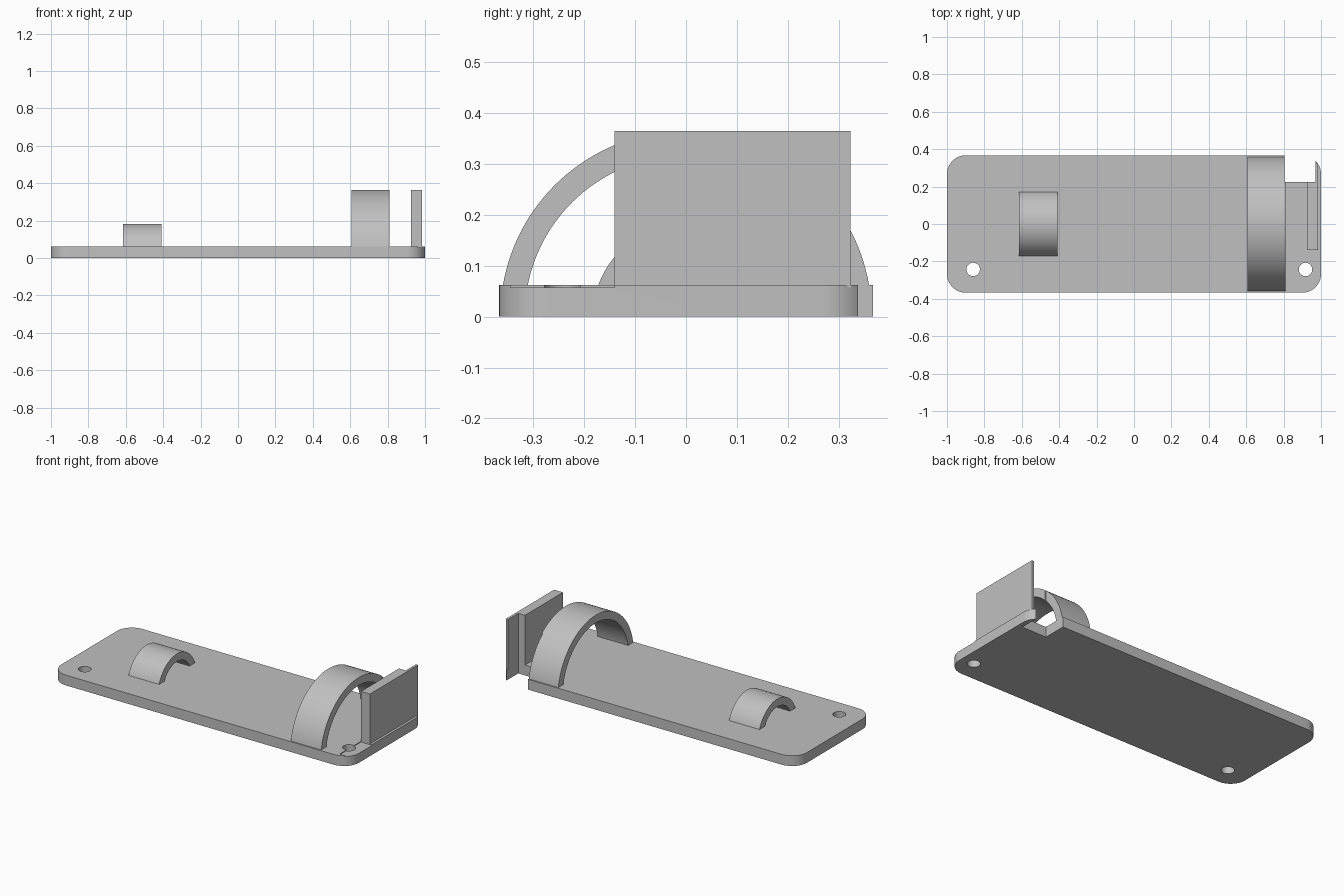
import bpy
import bmesh
from math import sin, cos, asin, pi, radians

if "Cube" in bpy.data.objects:
    bpy.data.objects.remove(bpy.data.objects["Cube"])

TOP = 0.0625      # plate thickness
WALL_TOP = 0.365

grey = bpy.data.materials.new("plain grey")
grey.use_nodes = True
colour = (0.53, 0.53, 0.53, 1)
grey.diffuse_color = colour
grey.node_tree.nodes["Principled BSDF"].inputs["Base Color"].default_value = colour


def prism(name, outline, offset):
    """Extrude a closed 3D outline along an offset vector."""
    bm = bmesh.new()
    face = bm.faces.new([bm.verts.new(p) for p in outline])
    new = bmesh.ops.extrude_face_region(bm, geom=[face], use_keep_orig=True)
    verts = [g for g in new["geom"] if isinstance(g, bmesh.types.BMVert)]
    bmesh.ops.translate(bm, verts=verts, vec=offset)
    bmesh.ops.recalc_face_normals(bm, faces=bm.faces)
    mesh = bpy.data.meshes.new(name)
    bm.to_mesh(mesh)
    bm.free()
    mesh.materials.append(grey)
    obj = bpy.data.objects.new(name, mesh)
    bpy.context.collection.objects.link(obj)
    return obj


def box(name, x0, x1, y0, y1, z0, z1):
    return prism(name, [(x0, y0, z0), (x1, y0, z0), (x1, y1, z0), (x0, y1, z0)],
                 (0, 0, z1 - z0))


def arc(radius, start, end, steps):
    return [(radius * cos(start + (end - start) * i / steps),
             radius * sin(start + (end - start) * i / steps)) for i in range(steps + 1)]


def cut(obj, cutter):
    """Subtract the cutter and remove it."""
    mod = obj.modifiers.new("cut", "BOOLEAN")
    mod.operation = "DIFFERENCE"
    mod.solver = "EXACT"
    mod.object = cutter
    select(obj)
    bpy.ops.object.modifier_apply(modifier=mod.name)
    bpy.data.objects.remove(cutter)


def select(obj):
    bpy.ops.object.select_all(action="DESELECT")
    obj.select_set(True)
    bpy.context.view_layer.objects.active = obj


def notch():
    return box("notch_cutter", 0.805, 0.97, 0.225, 0.5, -0.1, 0.6)


def arch(name, x0, x1, outer, inner):
    """Half ring standing on the plate, slightly sunk into it."""
    foot = TOP - 0.003
    a, b = asin(foot / outer), asin(foot / inner)
    profile = arc(outer, a, pi - a, 64) + arc(inner, pi - b, b, 64)
    return prism(name, [(x0, y, z) for y, z in profile], (x1 - x0, 0, 0))


# Base plate with rounded corners
outline = []
for i, (cx, cy) in enumerate([(0.9, 0.267), (-0.9, 0.267), (-0.9, -0.267), (0.9, -0.267)]):
    outline += [(cx + x, cy + y, 0) for x, y in arc(0.1, i * pi / 2, (i + 1) * pi / 2, 16)]
plate = prism("base_plate", outline, (0, 0, TOP))

# Screw holes, corner notch and shallow recess beside the wall
for x in (-0.86, 0.917):
    ring = [(x + u, v - 0.243, -0.1) for u, v in arc(0.036, 0, 2 * pi, 40)[:-1]]
    cut(plate, prism("hole_cutter", ring, (0, 0, 0.4)))
cut(plate, notch())
cut(plate, box("recess_cutter", 0.925, 1.1, -0.345, -0.14, 0.0575, 0.2))

# Two strap arches
large_arch = arch("large_arch", 0.607, 0.811, 0.365, 0.317)
cut(large_arch, notch())
small_arch = arch("small_arch", -0.615, -0.41, 0.183, 0.136)

# End wall, thinned by the notch
wall = box("end_wall", 0.925, 0.985, -0.14, 0.323, TOP - 0.005, WALL_TOP)
cut(wall, notch())

for obj in (plate, large_arch, small_arch, wall):
    select(obj)
    bpy.ops.object.shade_smooth_by_angle(angle=radians(30))
